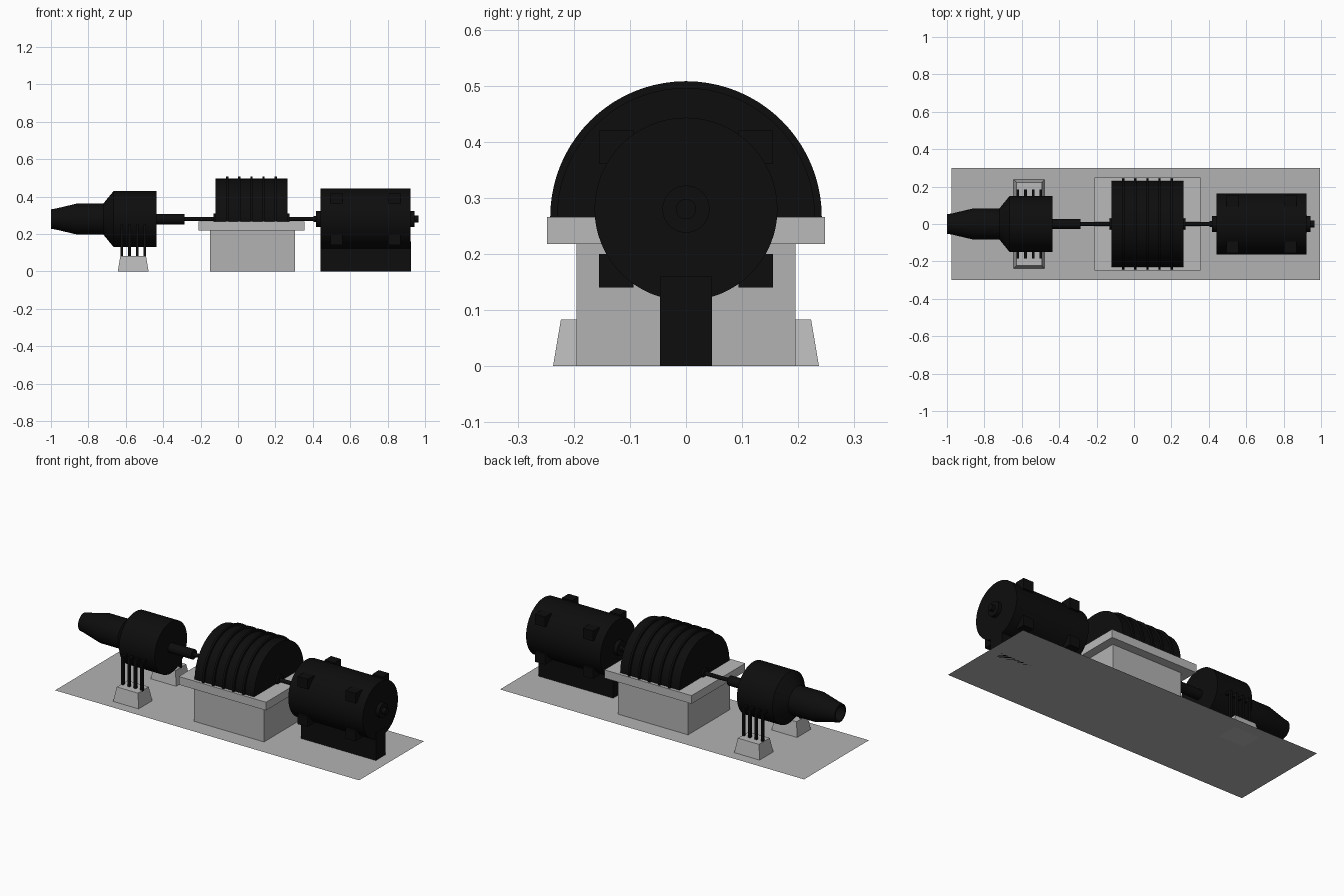
import bpy, bmesh, math
from mathutils import Matrix

if "Cube" in bpy.data.objects:
    bpy.data.objects.remove(bpy.data.objects["Cube"])

AXIS_Z = 0.28


def material(name, c):
    m = bpy.data.materials.new(name)
    m.diffuse_color = (*c, 1)
    m.use_nodes = True
    m.node_tree.nodes["Principled BSDF"].inputs["Base Color"].default_value = m.diffuse_color
    return m


black = material("black_metal", (0.004, 0.004, 0.004))
grey = material("concrete_grey", (0.45, 0.45, 0.45))
light = material("light_concrete", (0.49, 0.49, 0.49))


def finish(name, bm, mat, smooth=False):
    bmesh.ops.recalc_face_normals(bm, faces=bm.faces)
    me = bpy.data.meshes.new(name)
    bm.to_mesh(me)
    bm.free()
    ob = bpy.data.objects.new(name, me)
    bpy.context.collection.objects.link(ob)
    me.materials.append(mat)
    if smooth:
        bpy.ops.object.select_all(action='DESELECT')
        ob.select_set(True)
        bpy.context.view_layer.objects.active = ob
        bpy.ops.object.shade_smooth_by_angle(angle=math.radians(30))
    return ob


def add_box(bm, x, y, z, top_inset=0.0):
    """Box from (min, max) ranges, optionally tapered towards the top."""
    vs = []
    for k, zz in enumerate(z):
        t = top_inset * k
        for px, py in ((x[0] + t, y[0] + t), (x[1] - t, y[0] + t),
                       (x[1] - t, y[1] - t), (x[0] + t, y[1] - t)):
            vs.append(bm.verts.new((px, py, zz)))
    bm.faces.new(vs[3::-1])
    bm.faces.new(vs[4:])
    for i in range(4):
        j = (i + 1) % 4
        bm.faces.new((vs[i], vs[j], vs[j + 4], vs[i + 4]))


def box(name, x, y, z, mat, top_inset=0.0):
    bm = bmesh.new()
    add_box(bm, x, y, z, top_inset)
    return finish(name, bm, mat)


def lathe(name, profile, mat, n=48):
    """Revolve (x, radius) points about the shaft axis; ends are closed."""
    bm = bmesh.new()
    rings = []
    for x, r in profile:
        rings.append([bm.verts.new((x, r * math.cos(2 * math.pi * i / n),
                                    AXIS_Z + r * math.sin(2 * math.pi * i / n))) for i in range(n)])
    for a, b in zip(rings, rings[1:]):
        for i in range(n):
            j = (i + 1) % n
            bm.faces.new((a[i], a[j], b[j], b[i]))
    bm.faces.new(rings[0])
    bm.faces.new(rings[-1])
    return finish(name, bm, mat, True)


def half_drum(name, x0, x1, r, z0, mat, n=40):
    """Upper half cylinder lying along x."""
    bm = bmesh.new()
    arc = [(r * math.cos(math.pi * i / n), z0 + r * math.sin(math.pi * i / n)) for i in range(n + 1)]
    a = [bm.verts.new((x0, y, z)) for y, z in arc]
    b = [bm.verts.new((x1, y, z)) for y, z in arc]
    for i in range(n + 1):
        j = (i + 1) % (n + 1)
        bm.faces.new((a[i], a[j], b[j], b[i]))
    bm.faces.new(a)
    bm.faces.new(b)
    return finish(name, bm, mat, True)


# Floor sheet
bm = bmesh.new()
bm.faces.new([bm.verts.new(p) for p in
              ((-0.975, -0.3, 0), (0.995, -0.3, 0), (0.995, 0.3, 0), (-0.975, 0.3, 0))])
finish("floor_plate", bm, grey)

# Concrete foundation under the ribbed casing
box("foundation_block", (-0.15, 0.305), (-0.195, 0.195), (0, 0.22), grey)
box("foundation_slab", (-0.21, 0.355), (-0.248, 0.248), (0.218, 0.266), light)

# Ribbed half-drum casing with shaft seals
half_drum("ribbed_casing", -0.12, 0.265, 0.23, 0.266, black)
for i in range(5):
    x = -0.058 + i * 0.065
    half_drum(f"casing_rib_{i + 1}", x - 0.006, x + 0.006, 0.242, 0.266, black)
lathe("casing_seals", [(-0.13, 0.03), (0.275, 0.03)], black, 24)

# Gas turbine with open intake mouth
lathe("gas_turbine", [(-0.93, 0.035), (-1.0, 0.043), (-1.0, 0.052), (-0.975, 0.056),
                      (-0.86, 0.083), (-0.72, 0.083), (-0.665, 0.15),
                      (-0.435, 0.15), (-0.435, 0.03)], black)

# Shafts
lathe("turbine_shaft", [(-0.45, 0.028), (-0.285, 0.028)], black, 24)
lathe("drive_shaft", [(-0.3, 0.011), (0.43, 0.011)], black, 16)

# Turbine supports: tapered footings and four bent struts on each side
for side, s in (("front", -1), ("back", 1)):
    ys = sorted((s * 0.11, s * 0.237))
    box(f"{side}_footing", (-0.643, -0.478), ys, (0, 0.083), light, 0.014)
    bm = bmesh.new()
    for i in range(4):
        x = -0.621 + i * 0.041
        xr = (x - 0.007, x + 0.007)
        add_box(bm, xr, sorted((s * 0.17, s * 0.185)), (0.075, 0.25))
        add_box(bm, xr, sorted((s * 0.12, s * 0.185)), (0.236, 0.25))
    finish(f"{side}_struts", bm, black)

# Generator with stepped bearing hubs
lathe("generator_body", [(0.405, 0.016), (0.418, 0.016), (0.418, 0.042), (0.44, 0.042),
                         (0.44, 0.163), (0.922, 0.163), (0.922, 0.042),
                         (0.943, 0.042), (0.943, 0.018), (0.965, 0.018)], black, 64)
box("generator_pedestal", (0.44, 0.925), (-0.046, 0.046), (0, 0.16), black)

# Lifting lugs on the generator, four around at two stations
bm = bmesh.new()
for x in (0.527, 0.837):
    for sy in (-1, 1):
        for sz in (-1, 1):
            add_box(bm, (x - 0.033, x + 0.033), sorted((sy * 0.094, sy * 0.155)),
                    sorted((AXIS_Z + sz * 0.08, AXIS_Z + sz * 0.14)))
finish("generator_lugs", bm, black)
